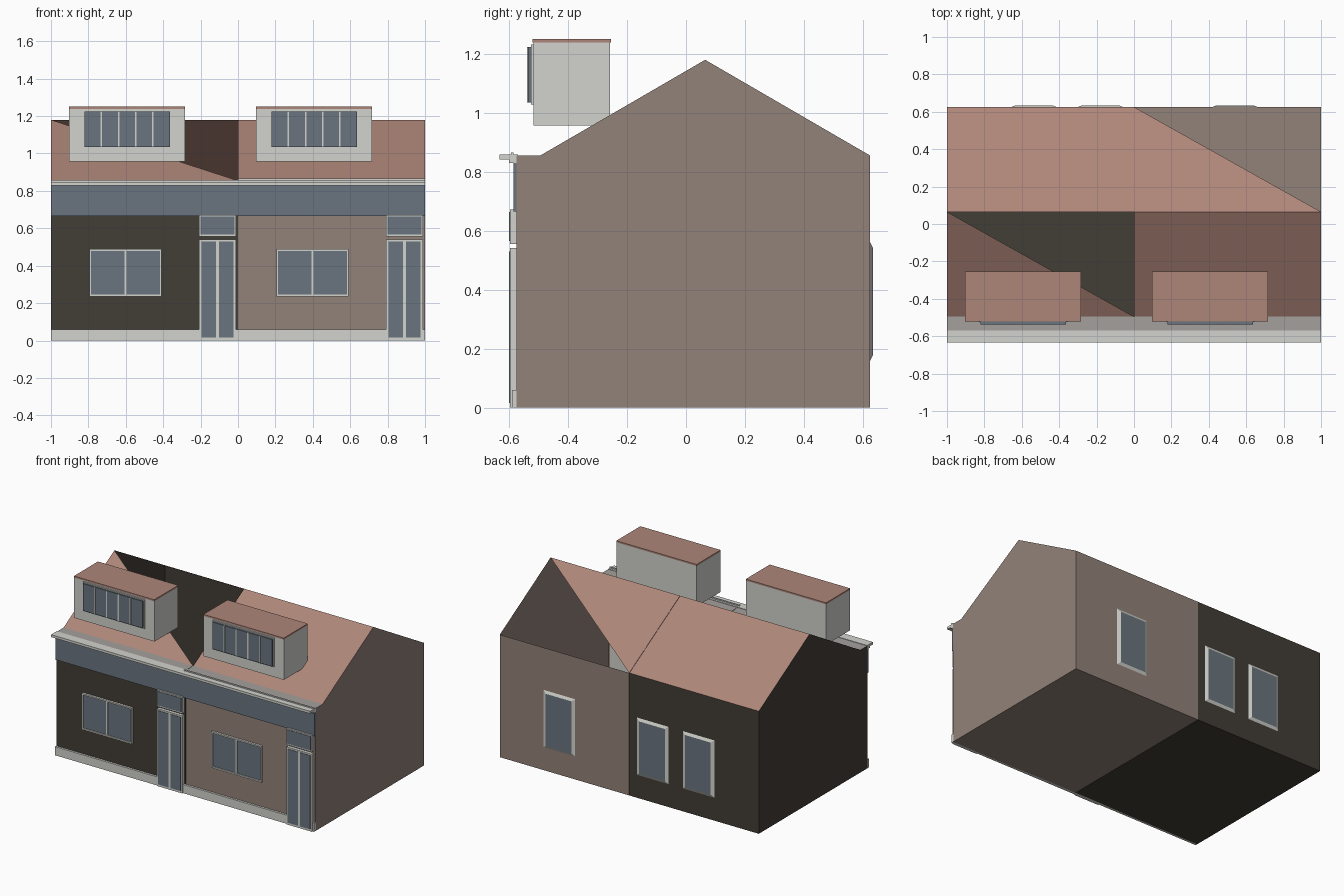
import bpy
import bmesh

cube = bpy.data.objects.get("Cube")
if cube:
    bpy.data.objects.remove(cube, do_unlink=True)


def linear(c):
    c /= 255
    return c / 12.92 if c <= 0.04045 else ((c + 0.055) / 1.055) ** 2.4


def material(name, r, g, b):
    mat = bpy.data.materials.new(name)
    mat.use_nodes = True
    colour = (linear(r), linear(g), linear(b), 1)
    mat.diffuse_color = colour
    mat.node_tree.nodes["Principled BSDF"].inputs["Base Color"].default_value = colour
    return mat


DARK = material("dark brick", 66, 61, 54)
TAUPE = material("taupe brick", 146, 130, 120)
ROOF = material("clay roof", 174, 134, 121)
TRIM = material("pale trim", 210, 211, 205)
BLUE = material("blue grey panel", 106, 117, 127)
LEAD = material("grey eave", 163, 160, 157)


def finish(name, bm, mats):
    mesh = bpy.data.meshes.new(name)
    bmesh.ops.recalc_face_normals(bm, faces=bm.faces)
    bm.to_mesh(mesh)
    bm.free()
    for m in mats:
        mesh.materials.append(m)
    obj = bpy.data.objects.new(name, mesh)
    bpy.context.collection.objects.link(obj)
    return obj


def box(name, x, y, z, mat):
    """Box given as (min, max) on each axis."""
    bm = bmesh.new()
    bmesh.ops.create_cube(bm, size=1)
    for v in bm.verts:
        v.co = [r[0] if c < 0 else r[1] for c, r in zip(v.co, (x, y, z))]
    return finish(name, bm, [mat])


def frame(name, x, y, z, t, mat):
    """Rectangular border of width t in the xz plane."""
    bm = bmesh.new()
    inner = [(x[0] + t, z[0] + t), (x[1] - t, z[0] + t),
             (x[1] - t, z[1] - t), (x[0] + t, z[1] - t)]
    outer = [(x[0], z[0]), (x[1], z[0]), (x[1], z[1]), (x[0], z[1])]
    rings = [[bm.verts.new((px, py, pz)) for px, pz in loop]
             for loop, py in ((outer, y[0]), (inner, y[0]), (inner, y[1]), (outer, y[1]))]
    for a, b in zip(rings, rings[1:] + rings[:1]):
        for i in range(4):
            j = (i + 1) % 4
            bm.faces.new((a[i], a[j], b[j], b[i]))
    return finish(name, bm, [mat])


# House shells: end profile in (y, z), one roof slope of each is only half covered
WALL_Y, EAVE, RIDGE, BACK_Y = -0.575, 0.855, 1.18, 0.625
PROFILE = [(WALL_Y, 0), (WALL_Y, EAVE), (-0.495, EAVE),
           (0.065, RIDGE), (BACK_Y, EAVE), (BACK_Y, 0)]


def shell(name, x0, x1, brick, open_slope):
    bm = bmesh.new()
    a = [bm.verts.new((x0, y, z)) for y, z in PROFILE]
    b = [bm.verts.new((x1, y, z)) for y, z in PROFILE]
    bm.faces.new(a)
    bm.faces.new(b)
    for i in range(6):
        j = (i + 1) % 6
        if i == open_slope == 2:
            face = bm.faces.new((a[2], a[3], b[2]))
        elif i == open_slope:
            face = bm.faces.new((a[3], a[4], b[3]))
        else:
            face = bm.faces.new((a[i], a[j], b[j], b[i]))
        face.material_index = {1: 2, 2: 1, 3: 1}.get(i, 0)
    return finish(name, bm, [brick, ROOF, LEAD])


shell("dark_house_shell", -1, -0.001, DARK, 2)
shell("taupe_house_shell", 0.001, 1, TAUPE, 3)

# Full-width front bands
box("plinth", (-1, 1), (-0.59, -0.57), (0, 0.06), TRIM)
box("fascia", (-1, 1), (-0.585, -0.57), (0.665, 0.83), BLUE)
box("cornice_moulding", (-1, 1), (-0.6, -0.57), (0.83, 0.841), TRIM)
box("cornice", (-1, 1), (-0.633, -0.57), (0.841, 0.858), TRIM)
box("cornice_lip", (0, 1), (-0.593, -0.585), (0.858, 0.866), TRIM)


def front_window(tag, x):
    z = (0.235, 0.488)
    mid = (x[0] + x[1]) / 2
    frame(tag + "_window_frame", x, (-0.59, -0.574), z, 0.01, TRIM)
    box(tag + "_window_mullion", (mid - 0.005, mid + 0.005), (-0.588, -0.574), z, TRIM)
    box(tag + "_window_glass", (x[0] + 0.005, x[1] - 0.005), (-0.582, -0.574),
        (z[0] + 0.005, z[1] - 0.005), BLUE)


def door(tag, x):
    box(tag + "_door", x, (-0.597, -0.574), (0, 0.541), TRIM)
    for side, p in (("left", (x[0] + 0.012, x[0] + 0.09)),
                    ("right", (x[1] - 0.09, x[1] - 0.012))):
        box(f"{tag}_door_{side}_pane", p, (-0.6, -0.59), (0.015, 0.53), BLUE)
    box(tag + "_transom", x, (-0.597, -0.574), (0.556, 0.672), TRIM)
    box(tag + "_transom_pane", (x[0] + 0.008, x[1] - 0.008), (-0.6, -0.59),
        (0.566, 0.664), BLUE)


def dormer(tag, x):
    box(tag + "_dormer", x, (-0.517, -0.257), (0.957, 1.239), TRIM)
    box(tag + "_dormer_cap", x, (-0.52, -0.255), (1.239, 1.25), ROOF)
    w0, w1 = x[0] + 0.073, x[0] + 0.548
    frame(tag + "_dormer_frame", (w0, w1), (-0.525, -0.516), (1.028, 1.232), 0.008, TRIM)
    box(tag + "_dormer_glass", (w0 + 0.008, w1 - 0.008), (-0.536, -0.516),
        (1.036, 1.224), BLUE)
    step = (w1 - w0 - 0.016) / 5
    for i in range(1, 5):
        m = w0 + 0.008 + i * step
        box(f"{tag}_dormer_mullion_{i}", (m - 0.004, m + 0.004), (-0.54, -0.53),
            (1.036, 1.224), TRIM)


for tag, shift in (("dark", -1), ("taupe", 0)):
    front_window(tag, (0.205 + shift, 0.592 + shift))
    door(tag, (0.792 + shift, 0.988 + shift))
    dormer(tag, (0.097 + shift, 0.717 + shift))


# Rear windows: pale sloping surround with a flat pane
def rear_window(name, cx):
    bm = bmesh.new()
    loops = []
    for hw, hz, y in ((0.122, 0.2, BACK_Y), (0.1, 0.182, 0.634)):
        loops.append([bm.verts.new((cx + sx * hw, y, 0.36 + sz * hz))
                      for sx, sz in ((-1, -1), (1, -1), (1, 1), (-1, 1))])
    base, top = loops
    for i in range(4):
        j = (i + 1) % 4
        bm.faces.new((base[i], base[j], top[j], top[i]))
    bm.faces.new(top).material_index = 1
    bm.faces.new(base)
    return finish(name, bm, [TRIM, BLUE])


rear_window("rear_window_outer", -0.535)
rear_window("rear_window_inner", -0.18)
rear_window("rear_window_single", 0.54)
